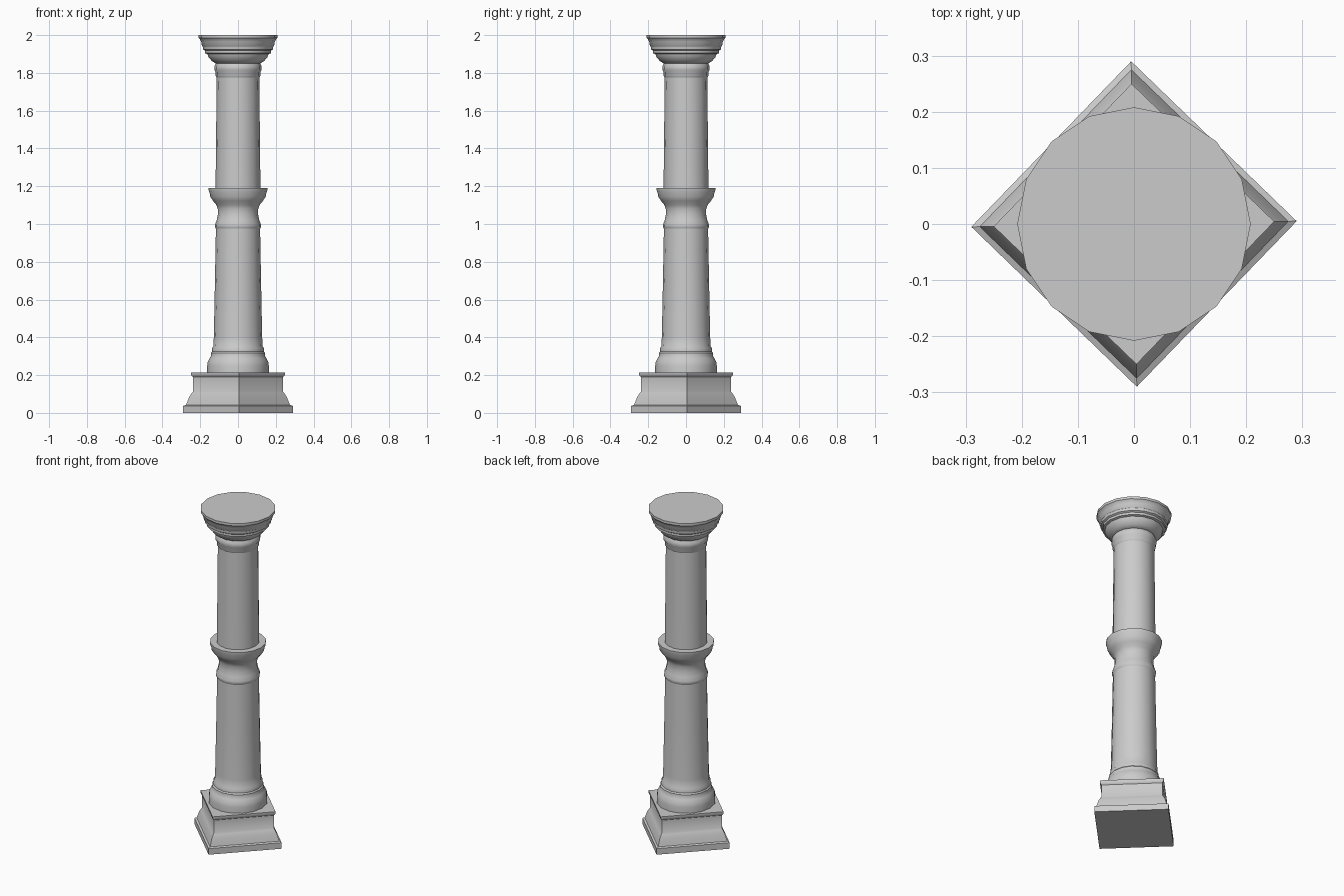
import bpy, bmesh, math

cube = bpy.data.objects.get("Cube")
if cube:
    bpy.data.objects.remove(cube, do_unlink=True)

stone = bpy.data.materials.new("grey stone")
stone.use_nodes = True
colour = (0.6, 0.6, 0.6, 1)
stone.diffuse_color = colour
stone.node_tree.nodes["Principled BSDF"].inputs["Base Color"].default_value = colour


def turned(name, profile, sides, turn=0.0, smooth_angle=35):
    """Sweep a (radius, height) profile around z and cap both ends."""
    bm = bmesh.new()
    angles = [math.tau * i / sides + turn for i in range(sides)]
    rings = [[bm.verts.new((r * math.cos(a), r * math.sin(a), z)) for a in angles]
             for r, z in profile]
    for low, high in zip(rings, rings[1:]):
        for i in range(sides):
            j = (i + 1) % sides
            bm.faces.new((low[i], low[j], high[j], high[i]))
    bm.faces.new(rings[0][::-1])
    bm.faces.new(rings[-1])
    mesh = bpy.data.meshes.new(name)
    bm.to_mesh(mesh)
    bm.free()
    mesh.materials.append(stone)
    obj = bpy.data.objects.new(name, mesh)
    bpy.context.collection.objects.link(obj)
    bpy.ops.object.select_all(action="DESELECT")
    obj.select_set(True)
    bpy.context.view_layer.objects.active = obj
    bpy.ops.object.shade_smooth_by_angle(angle=math.radians(smooth_angle))
    return obj


# Square plinth, set diagonally
turned("plinth", [(.29, 0), (.29, .037), (.275, .042), (.268, .06), (.258, .085),
                  (.245, .105), (.238, .113), (.238, .19), (.246, .197),
                  (.25, .203), (.25, .215)], 4, math.radians(1))

# Lower shaft with its moulded foot
turned("lower_shaft", [(.163, .215), (.163, .25), (.16, .27), (.15, .29), (.143, .302),
                       (.143, .318), (.137, .325), (.137, .342), (.131, .352),
                       (.128, .4), (.122, .7), (.117, .975)], 16)

# Flared collar halfway up
turned("middle_collar", [(.117, .975), (.122, .985), (.122, .997), (.113, 1.02),
                         (.107, 1.05), (.107, 1.08), (.114, 1.1), (.132, 1.122),
                         (.147, 1.145), (.15, 1.165), (.156, 1.18), (.156, 1.19)], 16)

# Upper shaft
turned("upper_shaft", [(.119, 1.18), (.116, 1.45), (.113, 1.775)], 16)

# Neck ring and stepped round capital
turned("neck_ring", [(.113, 1.775), (.119, 1.785), (.119, 1.805), (.125, 1.815),
                     (.125, 1.835), (.117, 1.85)], 16)
turned("capital", [(.117, 1.85), (.138, 1.862), (.157, 1.885), (.162, 1.9),
                   (.175, 1.904), (.175, 1.918), (.185, 1.924), (.187, 1.94),
                   (.191, 1.944), (.195, 1.965), (.203, 1.98), (.208, 1.985),
                   (.208, 2)], 16)
